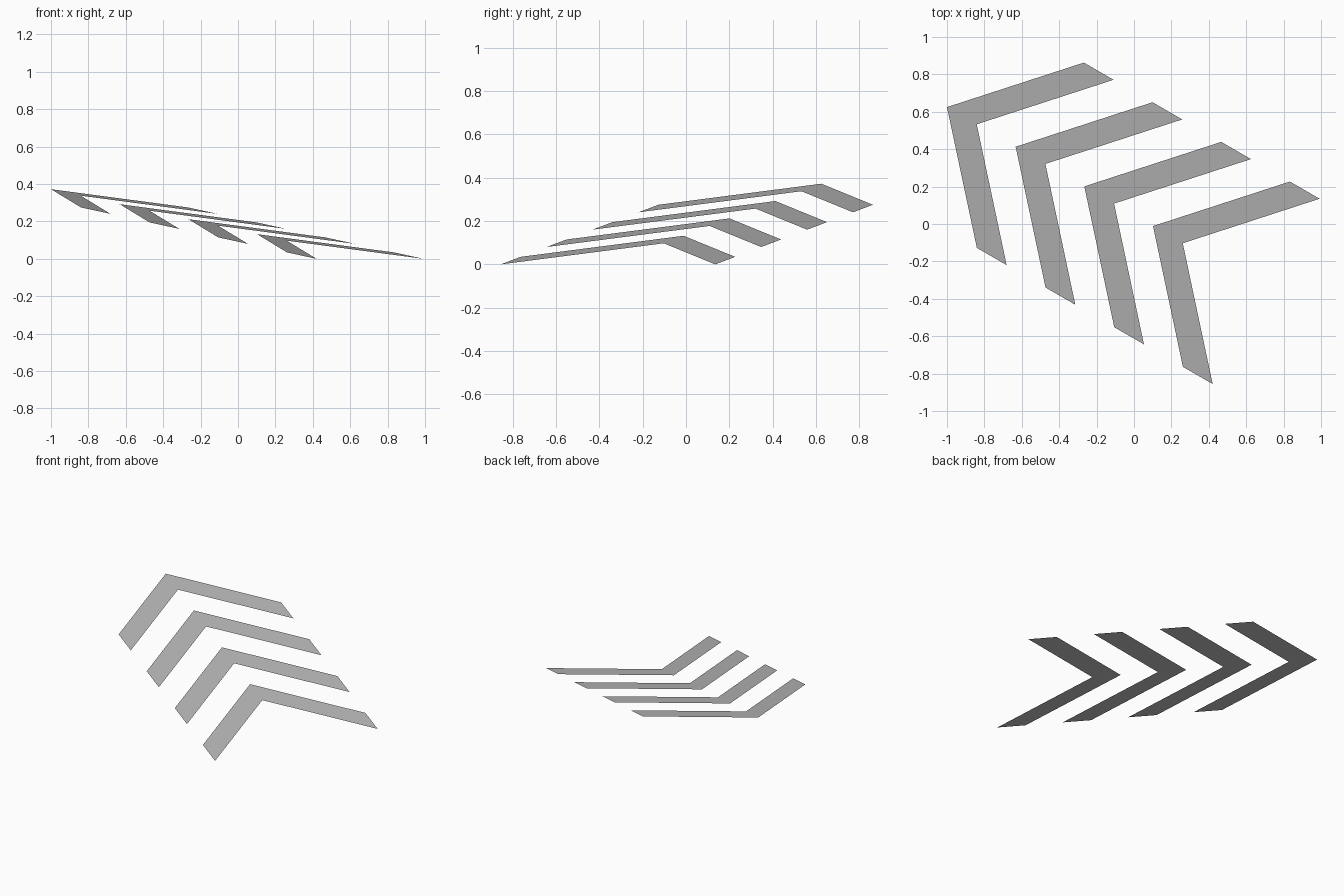
import bpy, bmesh, math
from mathutils import Euler, Vector

cube = bpy.data.objects.get("Cube")
if cube:
    bpy.data.objects.remove(cube, do_unlink=True)

# Colour
grey = bpy.data.materials.new("neutral_grey")
grey.use_nodes = True
color = (0.48, 0.48, 0.48, 1)
grey.diffuse_color = color
grey.node_tree.nodes["Principled BSDF"].inputs["Base Color"].default_value = color

SWEEP, HALF_WIDTH, BAND, SPACING = 0.524, 0.572, 0.187, 0.4315
TILT = Euler((0, math.radians(-10.7), math.radians(150)))
LEAD_TIP = Vector((-1, 0.625, 0.372))

# One swept arm as a flat sheet; a mirror completes each chevron
mesh = bpy.data.meshes.new("chevron_sheet")
bm = bmesh.new()
outline = [(0, 0), (-SWEEP, HALF_WIDTH), (-SWEEP - BAND, HALF_WIDTH), (-BAND, 0)]
bm.faces.new([bm.verts.new((x, y, 0)) for x, y in outline])
bm.to_mesh(mesh)
bm.free()
mesh.materials.append(grey)

# Four chevrons in a row, all lying in the same tilted plane
forward = TILT.to_matrix() @ Vector((1, 0, 0))
for i in range(4):
    chevron = bpy.data.objects.new(f"chevron_{i + 1}", mesh)
    bpy.context.collection.objects.link(chevron)
    chevron.rotation_euler = TILT
    chevron.location = LEAD_TIP - forward * SPACING * i
    mirror = chevron.modifiers.new("mirror", 'MIRROR')
    mirror.use_axis = (False, True, False)
